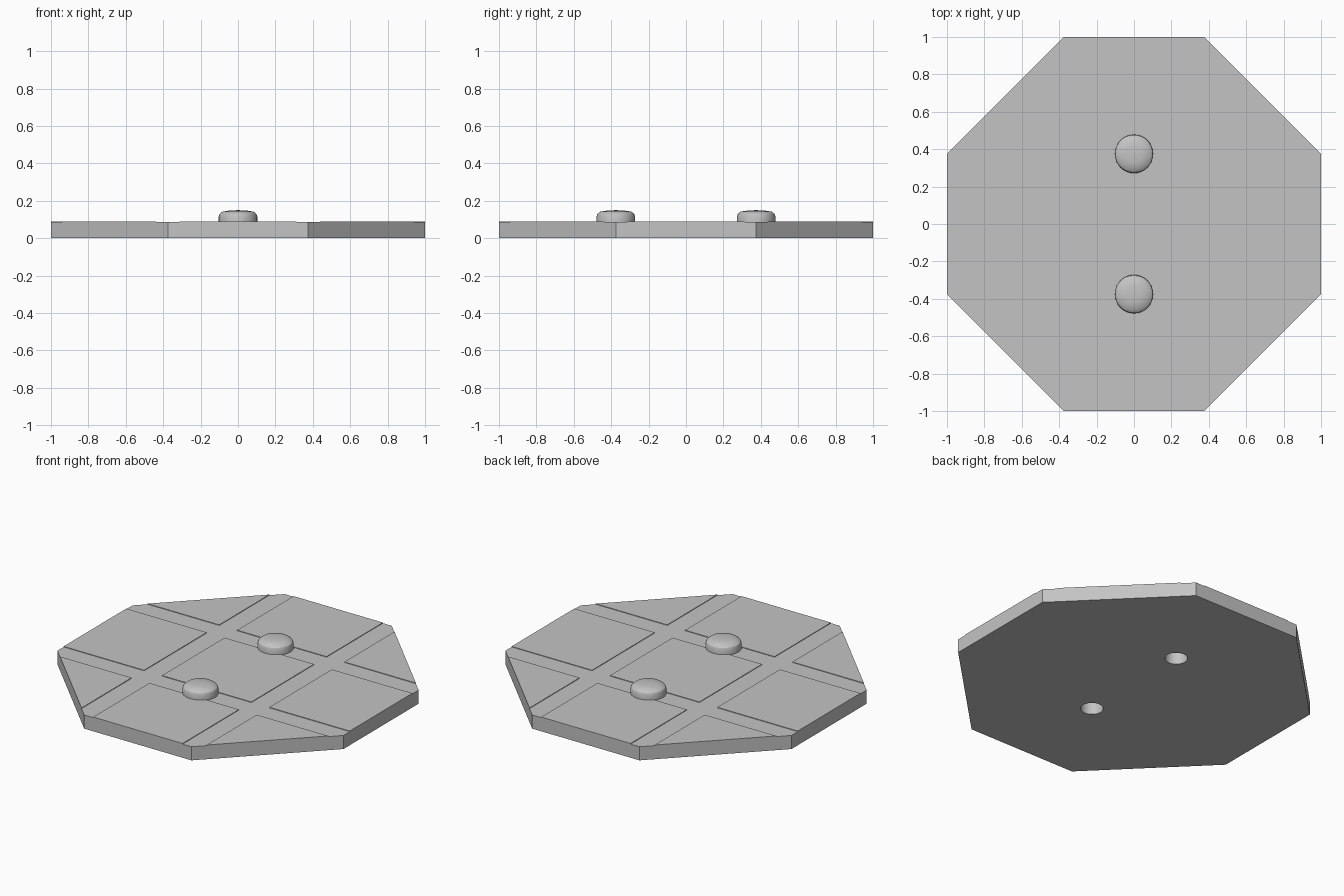
import bpy, bmesh, math
from mathutils import Matrix, Vector

cube = bpy.data.objects.get("Cube")
if cube:
    bpy.data.objects.remove(cube, do_unlink=True)

CORNER = 0.375        # half length of the straight sides
DECK = 0.086          # height of the groove floor
TOP = 0.09            # height of the raised panels
GROOVE = (0.3125, 0.4375)
HOLE_R = 0.065
STUD_Y = 0.375

grey = bpy.data.materials.new("plain_grey")
grey.use_nodes = True
grey.diffuse_color = (0.55, 0.55, 0.55, 1)
grey.node_tree.nodes["Principled BSDF"].inputs["Base Color"].default_value = grey.diffuse_color


def finish(bm, name):
    bmesh.ops.recalc_face_normals(bm, faces=bm.faces)
    mesh = bpy.data.meshes.new(name)
    bm.to_mesh(mesh)
    bm.free()
    mesh.materials.append(grey)
    obj = bpy.data.objects.new(name, mesh)
    bpy.context.collection.objects.link(obj)
    bpy.ops.object.select_all(action='DESELECT')
    obj.select_set(True)
    bpy.context.view_layer.objects.active = obj
    bpy.ops.object.shade_smooth_by_angle(angle=math.radians(30))
    return obj


def octagon(bm, z):
    quarter = [Vector((1, CORNER, z)), Vector((CORNER, 1, z))]
    verts = []
    for i in range(4):
        turn = Matrix.Rotation(i * math.pi / 2, 3, 'Z')
        verts += [bm.verts.new(turn @ p) for p in quarter]
    return verts


def raise_faces(bm, height):
    new = bmesh.ops.extrude_face_region(bm, geom=bm.faces[:], use_keep_orig=True)["geom"]
    moved = [g for g in new if isinstance(g, bmesh.types.BMVert)]
    bmesh.ops.translate(bm, verts=moved, vec=(0, 0, height))


# Octagonal base plate pierced by two round holes
bm = bmesh.new()
rim = octagon(bm, 0)
for a, b in zip(rim, rim[1:] + rim[:1]):
    bm.edges.new((a, b))
for side in (-1, 1):
    bmesh.ops.create_circle(bm, segments=32, radius=HOLE_R,
                            matrix=Matrix.Translation((0, side * STUD_Y, 0)))
bmesh.ops.triangle_fill(bm, edges=bm.edges[:], use_beauty=True, use_dissolve=False,
                        normal=(0, 0, 1))
raise_faces(bm, DECK)
finish(bm, "base_plate")

# Nine shallow panels separated by crossing grooves
bm = bmesh.new()
bm.faces.new(octagon(bm, DECK))
for axis in (Vector((1, 0, 0)), Vector((0, 1, 0))):
    for d in GROOVE:
        for side in (-1, 1):
            bmesh.ops.bisect_plane(bm, geom=bm.verts[:] + bm.edges[:] + bm.faces[:],
                                   plane_co=axis * d * side, plane_no=axis)


def in_groove(face):
    c = face.calc_center_bounds()
    return any(GROOVE[0] < abs(v) < GROOVE[1] for v in (c.x, c.y))


bmesh.ops.delete(bm, geom=[f for f in bm.faces if in_groove(f)], context='FACES')
raise_faces(bm, TOP - DECK)
finish(bm, "deck_panels")

# Domed studs, hollow underneath
profile = [(0, 0.1), (HOLE_R, 0.1), (HOLE_R, DECK), (0.103, DECK), (0.103, 0.117),
           (0.098, 0.13), (0.083, 0.142), (0.045, 0.148), (0, 0.15)]
for side, name in ((-1, "front_stud"), (1, "back_stud")):
    bm = bmesh.new()
    pts = [bm.verts.new((r, 0, z)) for r, z in profile]
    edges = [bm.edges.new(pair) for pair in zip(pts, pts[1:])]
    bmesh.ops.spin(bm, geom=pts + edges, cent=(0, 0, 0), axis=(0, 0, 1),
                   angle=math.tau, steps=32, use_merge=True)
    bmesh.ops.remove_doubles(bm, verts=bm.verts[:], dist=0.0001)
    bmesh.ops.translate(bm, verts=bm.verts[:], vec=(0, side * STUD_Y, 0))
    finish(bm, name)
